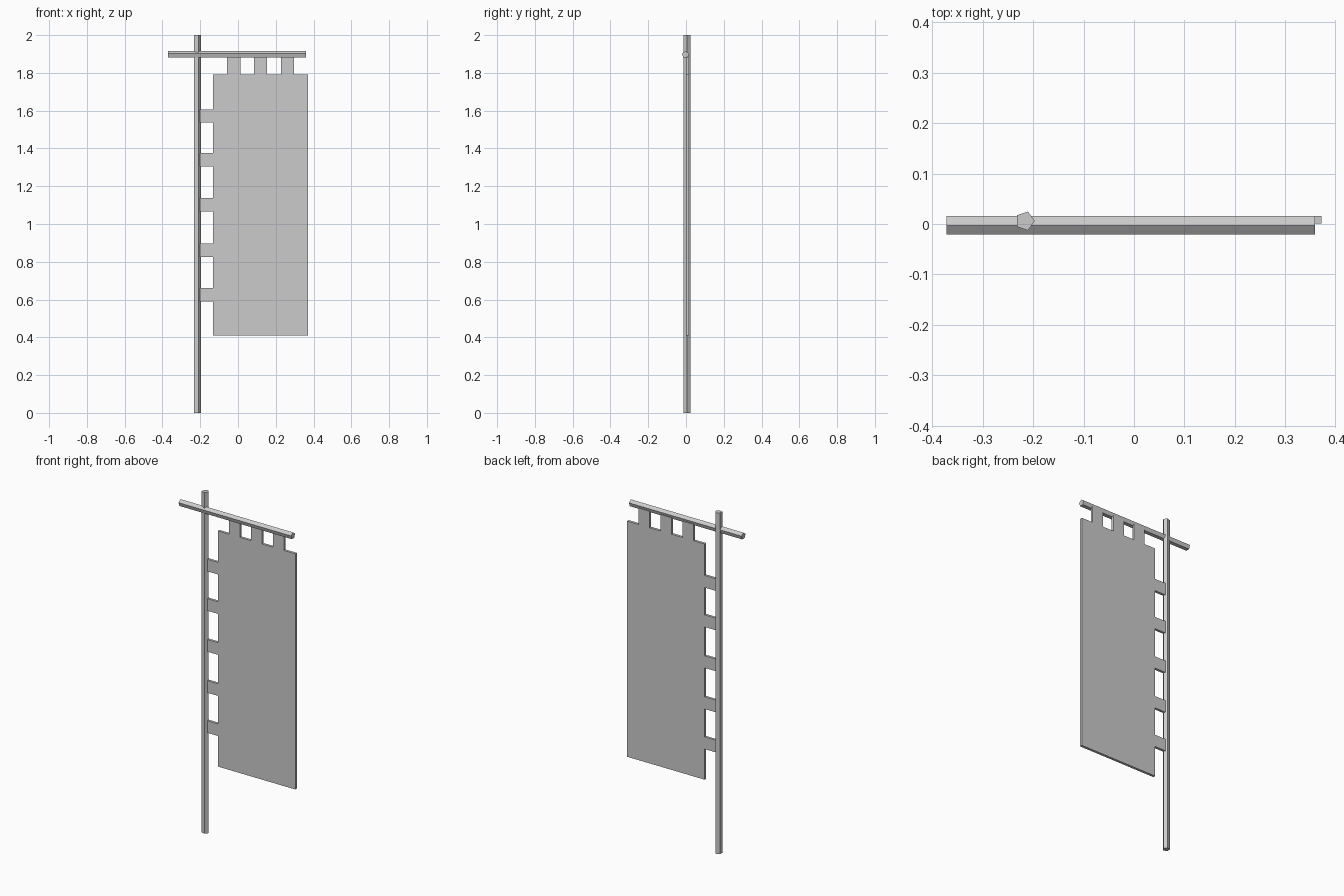
import bpy, bmesh
from math import pi
from mathutils import Matrix

if "Cube" in bpy.data.objects:
    bpy.data.objects.remove(bpy.data.objects["Cube"])


def finish(bm, name):
    bmesh.ops.recalc_face_normals(bm, faces=bm.faces)
    mesh = bpy.data.meshes.new(name)
    bm.to_mesh(mesh)
    bm.free()
    obj = bpy.data.objects.new(name, mesh)
    bpy.context.collection.objects.link(obj)


def rod(name, length, matrix, radius=0.0195):
    """Five-sided rod along local z, with one corner on local +x."""
    bm = bmesh.new()
    bmesh.ops.create_cone(bm, cap_ends=True, segments=5, radius1=radius,
                          radius2=radius, depth=length)
    # turn the first corner onto +x whatever the primitive's start angle
    v = max(bm.verts, key=lambda p: p.co.x)
    angle = v.co.xy.angle_signed((1, 0)) if v.co.xy.length else 0
    bmesh.ops.rotate(bm, verts=bm.verts, matrix=Matrix.Rotation(-angle, 3, 'Z'))
    bm.transform(matrix)
    finish(bm, name)


# Upright pole, corner toward the cloth
rod("pole", 2.0, Matrix.Translation((-0.216, 0.006, 1.0)))

# Crossbar, corner pointing up
rod("crossbar", 0.73, Matrix.Translation((-0.006, -0.0025, 1.896))
    @ Matrix.Rotation(-pi / 2, 4, 'Y'))

# Cloth outline: panel with hanging tabs along the top and the pole side
left, right, bottom, top = -0.132, 0.371, 0.41, 1.792
tab = 0.0355
outline = [(left, bottom), (right, bottom), (right, top)]
for x in (0.262, 0.119, -0.023):
    outline += [(x + tab, top), (x + tab, 1.888), (x - tab, 1.888), (x - tab, top)]
outline.append((left, top))
for z in (1.572, 1.341, 1.101, 0.860, 0.625):
    outline += [(left, z + tab), (-0.205, z + tab), (-0.205, z - tab), (left, z - tab)]

bm = bmesh.new()
face = bm.faces.new([bm.verts.new((x, 0.001, z)) for x, z in outline])
ext = bmesh.ops.extrude_face_region(bm, geom=[face], use_keep_orig=True)
bmesh.ops.translate(bm, vec=(0, 0.015, 0),
                    verts=[g for g in ext["geom"] if isinstance(g, bmesh.types.BMVert)])
finish(bm, "banner_cloth")
